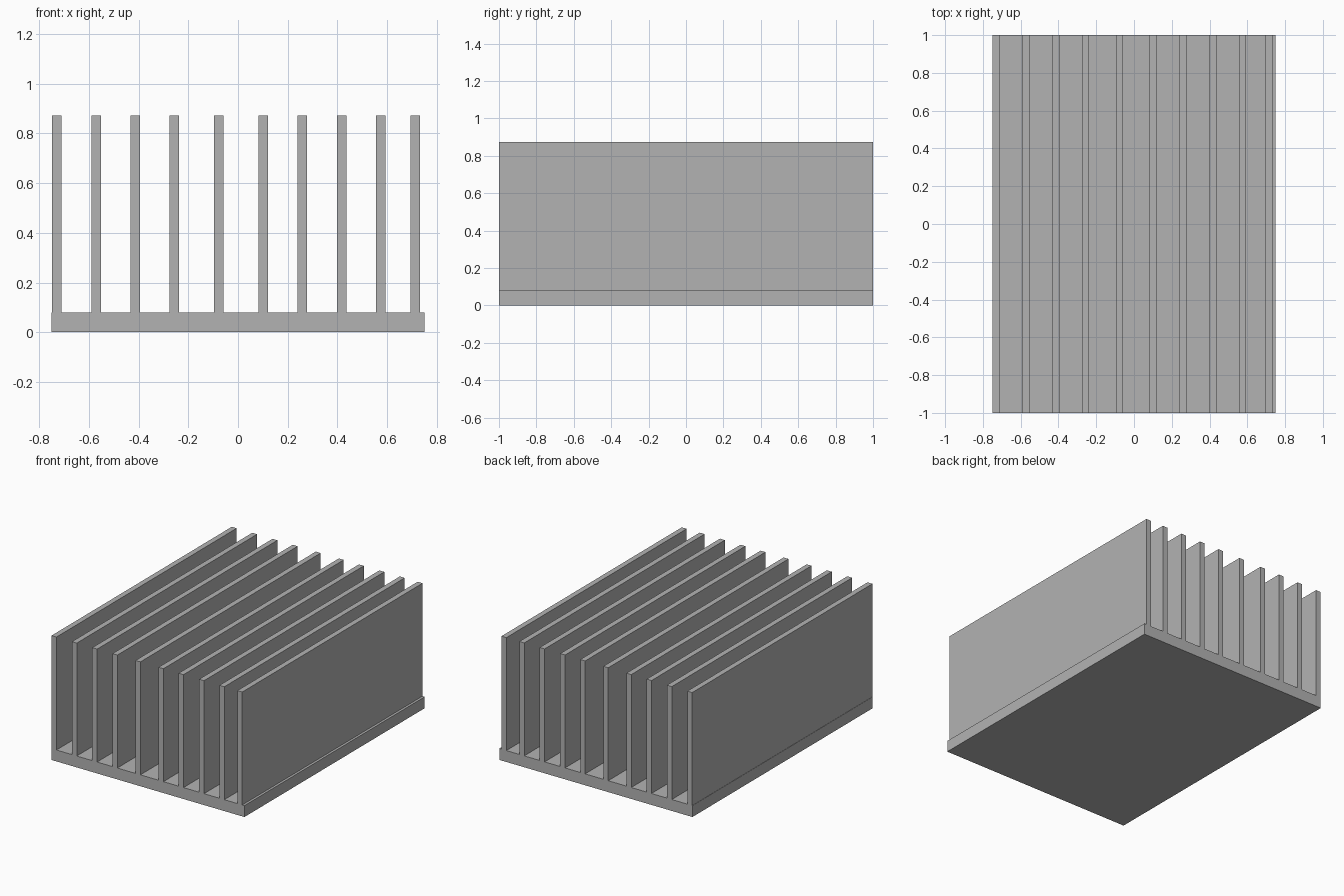
import bpy
import bmesh

cube = bpy.data.objects.get("Cube")
if cube:
    bpy.data.objects.remove(cube, do_unlink=True)

HALF_WIDTH, HALF_LENGTH = 0.75, 1.0
BASE_TOP, FIN_TOP = 0.08, 0.873
FIN_HALF = 0.019
FIN_CENTRES = [-0.729, -0.571, -0.413, -0.256, -0.077,
               0.102, 0.258, 0.417, 0.575, 0.714]

# Aluminium colour
aluminium = bpy.data.materials.new("grey aluminium")
aluminium.use_nodes = True
colour = (0.45, 0.45, 0.45, 1)
aluminium.diffuse_color = colour
aluminium.node_tree.nodes["Principled BSDF"].inputs["Base Color"].default_value = colour

# Comb-shaped cross-section: base plate with a row of upright fins
profile = [(-HALF_WIDTH, BASE_TOP), (-HALF_WIDTH, 0), (HALF_WIDTH, 0), (HALF_WIDTH, BASE_TOP)]
for x in reversed(FIN_CENTRES):
    right, left = x + FIN_HALF, x - FIN_HALF
    profile += [(right, BASE_TOP), (right, FIN_TOP), (left, FIN_TOP), (left, BASE_TOP)]

# Extrude the section from front to back
bm = bmesh.new()
front = bm.faces.new([bm.verts.new((x, -HALF_LENGTH, z)) for x, z in profile])
extruded = bmesh.ops.extrude_face_region(bm, geom=[front], use_keep_orig=True)
back_verts = [g for g in extruded["geom"] if isinstance(g, bmesh.types.BMVert)]
bmesh.ops.translate(bm, verts=back_verts, vec=(0, 2 * HALF_LENGTH, 0))
bmesh.ops.recalc_face_normals(bm, faces=bm.faces)

mesh = bpy.data.meshes.new("finned_heat_sink")
bm.to_mesh(mesh)
bm.free()
mesh.materials.append(aluminium)
heat_sink = bpy.data.objects.new("finned_heat_sink", mesh)
bpy.context.collection.objects.link(heat_sink)
